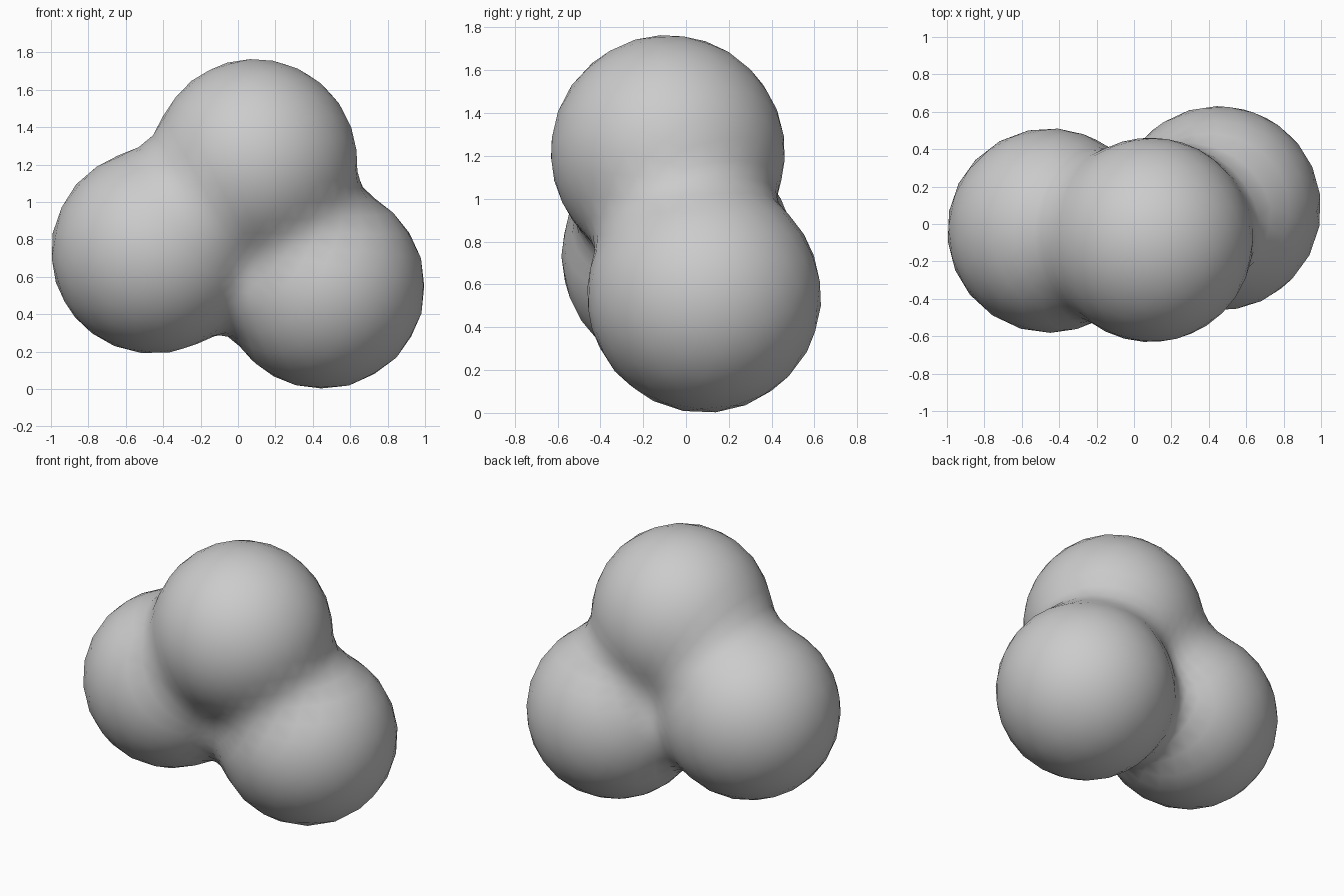
import bpy, bmesh
from mathutils import Vector

if "Cube" in bpy.data.objects:
    bpy.data.objects.remove(bpy.data.objects["Cube"])

# Three equal balls that melt into each other
BALL_RADIUS = 0.547
CENTRES = [Vector((-0.453, -0.035, 0.735)),   # left
           Vector((0.09, -0.085, 1.218)),     # top
           Vector((0.453, 0.085, 0.547))]     # right
BLEND = 0.44                                  # higher gives softer necks
REACH_SQ = BALL_RADIUS ** 2 / (1 - BLEND)


def inside(p):
    """True where the summed fall-off of the balls is above the surface level."""
    field = sum(max(0.0, 1 - (p - c).length_squared / REACH_SQ) ** 3 for c in CENTRES)
    return field > BLEND ** 3


def surface_point(origin, direction):
    """Halve the interval along a ray until it meets the blended surface."""
    lo, hi = 0.0, 2.0
    for _ in range(30):
        mid = (lo + hi) / 2
        if inside(origin + direction * mid):
            lo = mid
        else:
            hi = mid
    return origin + direction * lo


# Shrink a ball of triangles onto the blended surface from the shared middle
middle = sum(CENTRES, Vector()) / 3
bm = bmesh.new()
bmesh.ops.create_icosphere(bm, subdivisions=4, radius=1)
for v in bm.verts:
    v.co = surface_point(middle, v.co.normalized())
for f in bm.faces:
    f.smooth = True
bmesh.ops.recalc_face_normals(bm, faces=bm.faces)

mesh = bpy.data.meshes.new("blended_balls")
bm.to_mesh(mesh)
bm.free()
bpy.context.collection.objects.link(bpy.data.objects.new("blended_balls", mesh))
